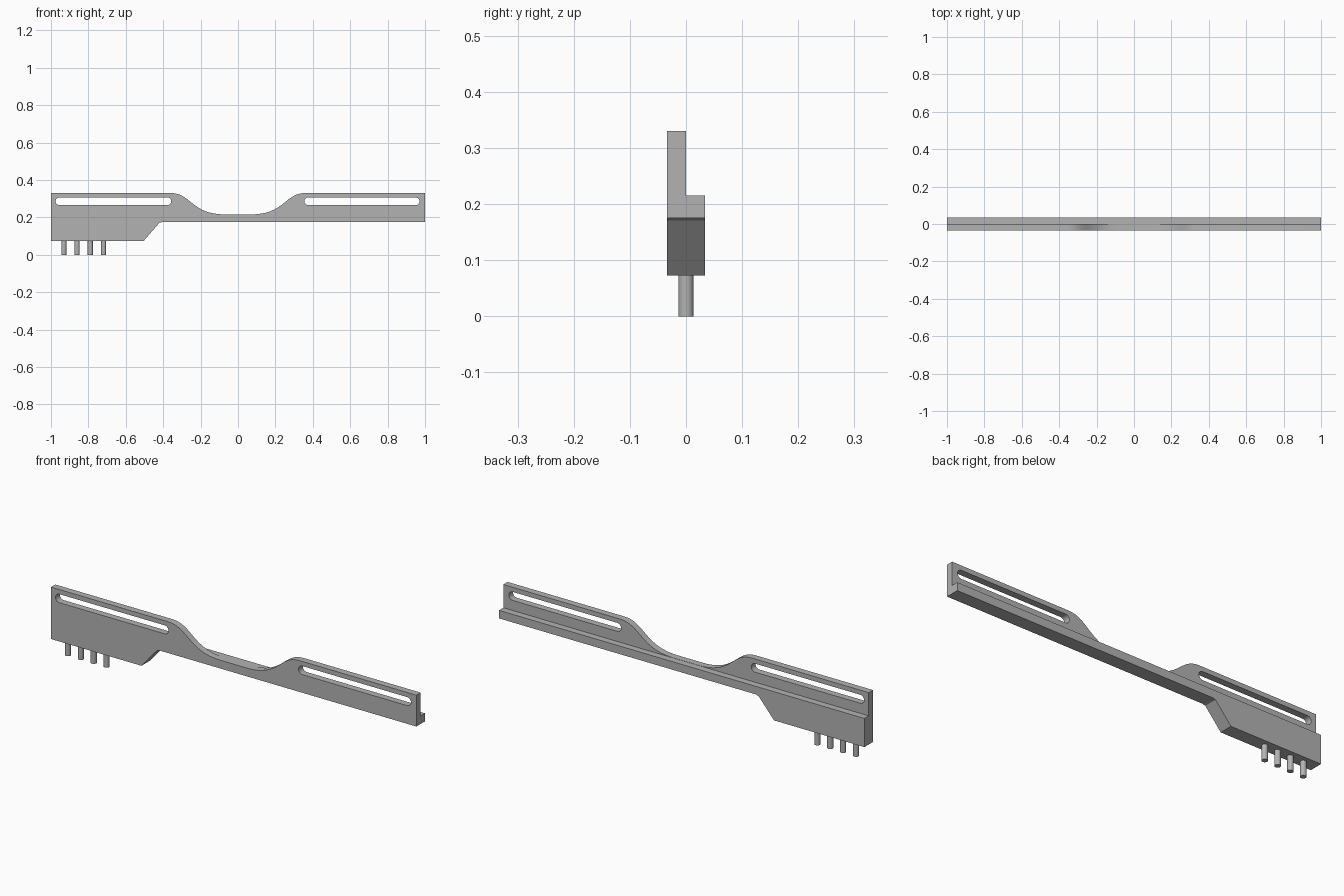
import bpy
from math import sin, cos, pi, radians
from mathutils import Vector
from mathutils.geometry import interpolate_bezier

cube = bpy.data.objects.get("Cube")
if cube:
    bpy.data.objects.remove(cube)

grey = bpy.data.materials.new("plain grey")
grey.use_nodes = True
colour = (0.45, 0.45, 0.45, 1)
grey.diffuse_color = colour
grey.node_tree.nodes["Principled BSDF"].inputs["Base Color"].default_value = colour

HALF_DEPTH = 0.0335
RAIL_TOP = 0.215
PLATE_TOP = 0.33
BLOCK_BOTTOM = 0.073


def finish(obj, name):
    obj.name = obj.data.name = name
    obj.data.materials.clear()
    obj.data.materials.append(grey)
    bpy.ops.object.shade_smooth_by_angle(angle=radians(30))


def extruded(name, outlines, y0, y1):
    """Fill x-z outlines (first is the border, the rest are holes) from y0 to y1."""
    curve = bpy.data.curves.new(name, "CURVE")
    curve.dimensions = "2D"
    curve.fill_mode = "BOTH"
    curve.extrude = (y1 - y0) / 2
    for outline in outlines:
        spline = curve.splines.new("POLY")
        spline.points.add(len(outline) - 1)
        for point, (x, z) in zip(spline.points, outline):
            point.co = (x, z, 0, 1)
        spline.use_cyclic_u = True
    obj = bpy.data.objects.new(name, curve)
    bpy.context.collection.objects.link(obj)
    obj.rotation_euler.x = pi / 2
    obj.location.y = (y0 + y1) / 2
    bpy.ops.object.select_all(action="DESELECT")
    obj.select_set(True)
    bpy.context.view_layer.objects.active = obj
    bpy.ops.object.convert(target="MESH")
    finish(bpy.context.object, name)


def slot(x0, x1, z=0.286, r=0.021, steps=12):
    """Round-ended slot outline."""
    ends = ((x1 - r, -pi / 2), (x0 + r, pi / 2))
    return [(cx + r * cos(a + pi * i / steps), z + r * sin(a + pi * i / steps))
            for cx, a in ends for i in range(steps + 1)]


# Shared underside: deep block on the right, thin bar on the left
underside = [(-1, BLOCK_BOTTOM), (-0.505, BLOCK_BOTTOM), (-0.42, 0.171),
             (-0.405, 0.175), (1, 0.175)]

# Front plate with a scooped middle and two slots
scoop = [(p.x, p.y) for p in interpolate_bezier(
    Vector((-0.36, PLATE_TOP)), Vector((-0.25, PLATE_TOP)),
    Vector((-0.25, 0.216)), Vector((-0.07, 0.216)), 24)]
top = [(1, PLATE_TOP)] + [(-x, z) for x, z in scoop] + scoop[::-1] + [(-1, PLATE_TOP)]
extruded("front_plate", [underside + top, slot(-0.975, -0.357), slot(0.355, 0.97)],
         -HALF_DEPTH, 0)

# Lower rail behind the plate
extruded("back_rail", [underside + [(1, RAIL_TOP), (-1, RAIL_TOP)]], 0, HALF_DEPTH)

# Row of pins under the block
for i in range(4):
    height = BLOCK_BOTTOM + 0.005
    bpy.ops.mesh.primitive_cylinder_add(
        vertices=32, radius=0.0138, depth=height,
        location=(-0.931 + 0.0707 * i, 0, height / 2))
    finish(bpy.context.object, f"pin_{i + 1}")
